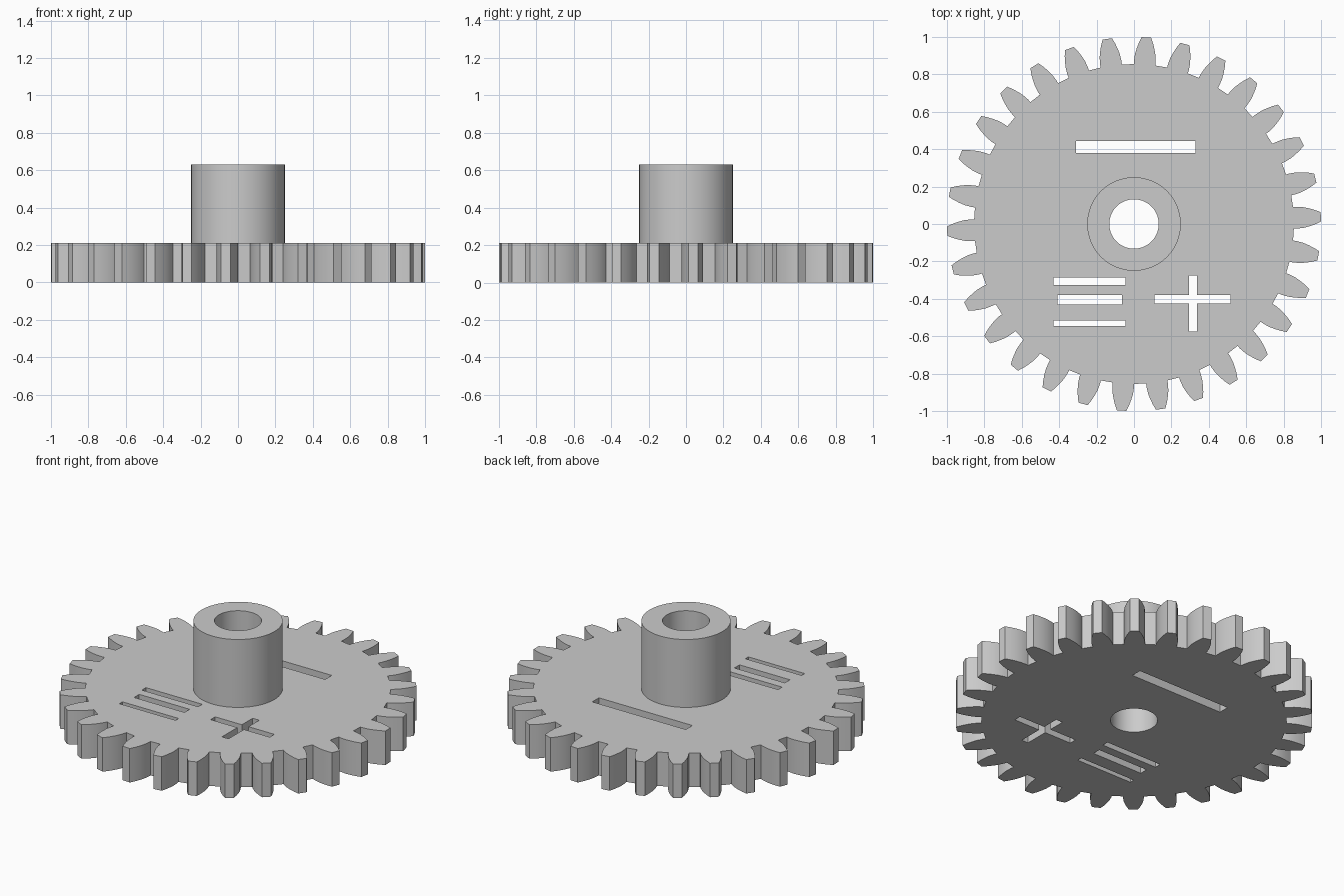
import bpy, bmesh
from math import cos, sin, pi, radians

cube = bpy.data.objects.get("Cube")
if cube:
    bpy.data.objects.remove(cube, do_unlink=True)

grey = bpy.data.materials.new("plain grey")
grey.use_nodes = True
colour = (0.6, 0.6, 0.6, 1)
grey.diffuse_color = colour
grey.node_tree.nodes["Principled BSDF"].inputs["Base Color"].default_value = colour


def polar(r, a):
    return r * cos(a), r * sin(a)


def circle(r, n=96):
    return [polar(r, 2 * pi * i / n) for i in range(n)]


def slot(x0, x1, y0, y1):
    return [(x0, y0), (x1, y0), (x1, y1), (x0, y1)]


def cross(x0, x1, y0, y1, a0, a1, b0, b1):
    # Horizontal bar x0..x1 by y0..y1, upright bar a0..a1 by b0..b1
    return [(x0, y0), (a0, y0), (a0, b0), (a1, b0), (a1, y0), (x1, y0),
            (x1, y1), (a1, y1), (a1, b1), (a0, b1), (a0, y1), (x0, y1)]


def gear_outline(teeth, phase):
    # Half of one tooth from root to tip: radius, half angle in degrees
    flank = [(0.855, 3.85), (0.875, 3.8), (0.91, 3.45), (0.94, 2.9),
             (0.97, 2.25), (1.0, 1.45)]
    points = []
    for i in range(teeth):
        mid = phase + 360 * i / teeth
        points += [polar(r, radians(mid - h)) for r, h in flank]
        points += [polar(r, radians(mid + h)) for r, h in reversed(flank)]
    return points


def extrude_profile(name, loops, z0, z1):
    # Inner loops become through holes
    curve = bpy.data.curves.new(name + " profile", 'CURVE')
    curve.dimensions = '2D'
    curve.fill_mode = 'BOTH'
    curve.extrude = (z1 - z0) / 2
    for loop in loops:
        spline = curve.splines.new('POLY')
        spline.points.add(len(loop) - 1)
        for point, (x, y) in zip(spline.points, loop):
            point.co = (x, y, 0, 1)
        spline.use_cyclic_u = True
    helper = bpy.data.objects.new(name + " helper", curve)
    bpy.context.collection.objects.link(helper)
    bpy.context.view_layer.update()
    graph = bpy.context.evaluated_depsgraph_get()
    mesh = bpy.data.meshes.new_from_object(helper.evaluated_get(graph))
    bpy.data.objects.remove(helper, do_unlink=True)

    bm = bmesh.new()
    bm.from_mesh(mesh)
    bmesh.ops.remove_doubles(bm, verts=bm.verts, dist=0.0005)
    bmesh.ops.translate(bm, verts=bm.verts, vec=(0, 0, (z0 + z1) / 2))
    bmesh.ops.recalc_face_normals(bm, faces=bm.faces)
    bm.to_mesh(mesh)
    bm.free()
    mesh.materials.clear()
    mesh.materials.append(grey)
    mesh.name = name
    obj = bpy.data.objects.new(name, mesh)
    bpy.context.collection.objects.link(obj)
    bpy.ops.object.select_all(action='DESELECT')
    obj.select_set(True)
    bpy.context.view_layer.objects.active = obj
    bpy.ops.object.shade_smooth_by_angle(angle=radians(15))
    return obj


# Toothed plate with bore and cut-through slots
extrude_profile("gear_plate", [
    gear_outline(30, 2.2),
    circle(0.132),
    slot(-0.31, 0.33, 0.38, 0.445),
    slot(-0.43, -0.045, -0.325, -0.285),
    slot(-0.41, -0.065, -0.43, -0.38),
    slot(-0.43, -0.045, -0.545, -0.515),
    cross(0.11, 0.515, -0.425, -0.38, 0.293, 0.338, -0.575, -0.275),
], 0, 0.21)

# Raised hub around the bore
extrude_profile("hub", [circle(0.25), circle(0.132)], 0.21, 0.63)
